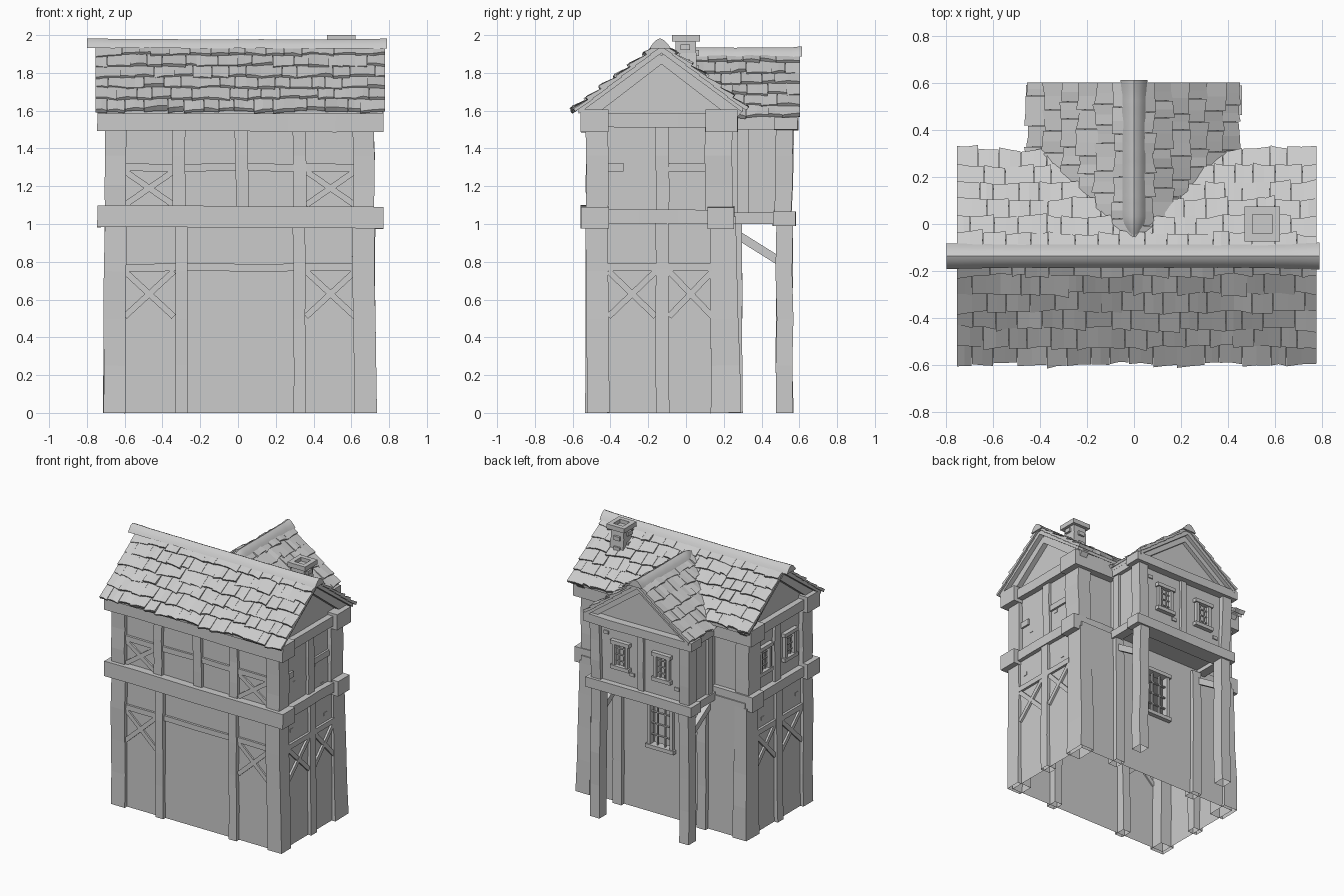
import bpy, bmesh, math, random
from mathutils import Vector as V

random.seed(4)
if "Cube" in bpy.data.objects:
    bpy.data.objects.remove(bpy.data.objects["Cube"], do_unlink=True)

grey = bpy.data.materials.new("plain_grey")
grey.use_nodes = True
tone = (0.6, 0.6, 0.6, 1)
grey.diffuse_color = tone
grey.node_tree.nodes["Principled BSDF"].inputs["Base Color"].default_value = tone

X, Y, Z = V((1, 0, 0)), V((0, 1, 0)), V((0, 0, 1))


def finish(name, bm, smooth=False):
    bmesh.ops.recalc_face_normals(bm, faces=bm.faces)
    mesh = bpy.data.meshes.new(name)
    bm.to_mesh(mesh)
    bm.free()
    mesh.materials.append(grey)
    ob = bpy.data.objects.new(name, mesh)
    bpy.context.scene.collection.objects.link(ob)
    if smooth:
        bpy.ops.object.select_all(action="DESELECT")
        ob.select_set(True)
        bpy.context.view_layer.objects.active = ob
        bpy.ops.object.shade_smooth_by_angle(angle=math.radians(40))


def loft(bm, rings, start_cap=True):
    rows = [[bm.verts.new(p) for p in r] for r in rings]
    n = len(rows[0])
    for a, b in zip(rows, rows[1:]):
        for i in range(n):
            j = (i + 1) % n
            bm.faces.new((a[i], a[j], b[j], b[i]))
    if start_cap:
        bm.faces.new(rows[0][::-1])
    bm.faces.new(rows[-1])


def beam(bm, a, b, w, h, hint, segs=1, wob=0.0, end=1.0):
    # timber from a to b; h is its size along hint, w the other way; open where it meets the ground
    a, b = V(a), V(b)
    d = (b - a).normalized()
    s = d.cross(hint).normalized()
    t = s.cross(d)
    rings = []
    for i in range(segs + 1):
        f = i / segs
        k = 1 + (end - 1) * f
        c = a.lerp(b, f) + s * random.uniform(-wob, wob) + t * random.uniform(-wob, wob)
        rings.append([c + s * w * k / 2 * p + t * h * k / 2 * q
                      for p, q in ((-1, -1), (1, -1), (1, 1), (-1, 1))])
    loft(bm, rings, a.z > 0)


def box(bm, x0, x1, y0, y1, z0, z1):
    x, y = (x0 + x1) / 2, (y0 + y1) / 2
    beam(bm, (x, y, z0), (x, y, z1), x1 - x0, y1 - y0, Y)


def prism(bm, pts, along, lo, hi):
    # pts are (across, z) pairs
    across = Y if along is X else X
    loft(bm, [[along * e + across * p + Z * z for p, z in pts] for e in (lo, hi)])


# Plaster walls, hollow and open underneath, with a rear window opening
bm = bmesh.new()
box(bm, -0.685, 0.705, -0.5, 0.265, 0, 1.04)
for co, no in ((X * -0.07, X), (X * 0.11, X), (Z * 0.52, Z), (Z * 0.86, Z)):
    bmesh.ops.bisect_plane(bm, geom=bm.verts[:] + bm.edges[:] + bm.faces[:],
                           plane_co=co, plane_no=no)
pane = [f for f in bm.faces if (f.calc_center_median() - V((0.02, 0.265, 0.69))).length < 0.03]
bmesh.ops.delete(bm, geom=pane, context="FACES_ONLY")
finish("lower_walls", bm)

bm = bmesh.new()
box(bm, -0.67, 0.69, -0.5, 0.22, 1.05, 1.6)
prism(bm, [(-0.53, 1.58), (-0.13, 1.91), (0.27, 1.58)], X, -0.67, 0.69)
finish("upper_walls", bm)

bm = bmesh.new()
box(bm, -0.4, 0.4, 0.2, 0.535, 1.03, 1.56)
prism(bm, [(-0.42, 1.55), (0, 1.87), (0.42, 1.55)], Y, 0.1, 0.535)
finish("rear_wing_walls", bm)

# Posts of the main house
bm = bmesh.new()
for x in (-0.655, 0.673):
    lean = -0.008 if x > 0 else 0.008
    beam(bm, (x, -0.465, 0), (x + lean, -0.47, 1.0), 0.118, 0.118, Y, 4, 0.004)
    beam(bm, (x + lean, -0.47, 1.05), (x + lean, -0.47, 1.52), 0.112, 0.118, Y, 3, 0.004)
    beam(bm, (x, 0.213, 0), (x + lean, 0.195, 1.0), 0.118, 0.16, Y, 4, 0.004, 0.85)
    beam(bm, (x + lean, 0.172, 1.05), (x + lean, 0.172, 1.52), 0.112, 0.145, Y, 3, 0.004)
for x in (-0.3, 0.325):
    beam(bm, (x, -0.485, 0), (x, -0.485, 1.0), 0.065, 0.09, Y, 4, 0.004)
for x in (-0.315, 0.02, 0.325):
    beam(bm, (x, -0.5, 1.05), (x, -0.5, 1.52), 0.068, 0.05, Y, 3, 0.004)
for x in (-0.34, 0.38):
    beam(bm, (x, 0.255, 0), (x, 0.25, 1.0), 0.075, 0.09, Y, 3, 0.004)
for x, xt in ((-0.675, -0.665), (0.695, 0.685)):
    beam(bm, (x, -0.125, 0), (xt, -0.125, 1.02), 0.08, 0.07, Y, 4, 0.003)
    beam(bm, (xt, -0.125, 1.05), (xt, -0.125, 1.52), 0.055, 0.07, Y, 3, 0.003)
finish("house_posts", bm)

# Heavy floor and eaves beams
bm = bmesh.new()
for z, h, yr, wr in ((1.038, 0.115, 0.185, 0.14), (1.55, 0.12, 0.19, 0.17)):
    beam(bm, (-0.745, -0.483, z + 0.005), (0.77, -0.483, z - 0.005), 0.148, h, Z, 6, 0.003)
    beam(bm, (-0.745, yr, z + 0.005), (0.77, yr, z - 0.005), wr, h, Z, 6, 0.003)
    for x in (-0.675, 0.695):
        beam(bm, (x, -0.45, z), (x, 0.16, z), 0.08, 0.075, Z, 3, 0.003)
beam(bm, (-0.45, 0.52, 1.03), (0.45, 0.52, 1.03), 0.12, 0.075, Z, 4, 0.003)
beam(bm, (-0.46, 0.53, 1.53), (0.46, 0.53, 1.53), 0.125, 0.065, Z, 4, 0.003)
for s in (-1, 1):
    beam(bm, (s * 0.395, 0.22, 1.03), (s * 0.395, 0.5, 1.03), 0.07, 0.06, Z)
    beam(bm, (s * 0.4, 0.22, 1.53), (s * 0.4, 0.5, 1.53), 0.06, 0.06, Z)
finish("horizontal_beams", bm)

# Rails and crossed braces
bm = bmesh.new()


def cross(p, q, z0, z1, hint):
    p, q = V(p), V(q)
    beam(bm, p + Z * z0, q + Z * z1, 0.032, 0.025, hint)
    beam(bm, p + Z * z1, q + Z * z0, 0.032, 0.022, hint)


for z0, z1 in ((0.51, 0.75), (1.1, 1.28)):
    beam(bm, (-0.62, -0.502, z1 + 0.02), (0.64, -0.502, z1 + 0.02), 0.04, 0.03, Y, 6, 0.002)
    for xa, xb in ((-0.6, -0.34), (0.36, 0.62)):
        cross((xa, -0.502, 0), (xb, -0.502, 0), z0, z1, Y)
for x in (-0.688, 0.708):
    beam(bm, (x, -0.42, 0.77), (x, 0.14, 0.77), 0.04, 0.03, X)
    for ya, yb in ((-0.41, -0.16), (-0.09, 0.14)):
        cross((x, ya, 0), (x, yb, 0), 0.51, 0.75, X)
for ya, yb in ((-0.42, -0.33), (-0.09, 0.1)):
    beam(bm, (0.69, ya, 1.3), (0.69, yb, 1.3), 0.045, 0.03, X)
finish("rails_and_braces", bm)

# Rear wing posts and struts
bm = bmesh.new()
for s in (-1, 1):
    beam(bm, (s * 0.38, 0.523, 0), (s * 0.375, 0.52, 1.0), 0.08, 0.088, Y, 4, 0.004)
    beam(bm, (s * 0.375, 0.515, 1.05), (s * 0.385, 0.525, 1.52), 0.08, 0.09, Y, 3, 0.004)
    beam(bm, (s * 0.375, 0.26, 0.95), (s * 0.375, 0.5, 0.8), 0.045, 0.04, X)
    beam(bm, (s * 0.385, 0.3, 1.05), (s * 0.385, 0.3, 1.52), 0.07, 0.06, Y)
beam(bm, (0, 0.535, 1.06), (0, 0.535, 1.51), 0.05, 0.035, Y, 3, 0.003)
finish("wing_posts", bm)

# Gable rafters
bm = bmesh.new()
for x in (-0.68, 0.70):
    for y in (-0.54, 0.28):
        beam(bm, (x, y, 1.575), (x, -0.13, 1.89), 0.07, 0.06, X)
for s in (-1, 1):
    beam(bm, (s * 0.42, 0.54, 1.55), (0, 0.54, 1.855), 0.06, 0.05, Y)
finish("gable_rafters", bm)


# Roof slopes
def main_z(y):
    return 1.945 - abs(y + 0.13) * 0.767


def wing_z(x):
    return 1.905 - abs(x) * 0.767


bm = bmesh.new()
for ye in (-0.57, 0.30):
    prism(bm, [(ye, main_z(ye)), (-0.13, 1.945), (-0.13, 1.905), (ye, main_z(ye) - 0.025)],
          X, -0.745, 0.765)
for s in (-1, 1):
    prism(bm, [(s * 0.435, 1.57), (0, 1.905), (0, 1.865), (s * 0.435, 1.545)], Y, -0.08, 0.595)
finish("roof_boards", bm)


# Overlapping shingles
def tiles(name, start, run, rise, rows, cols, keep):
    bm = bmesh.new()
    start, run, rise = V(start), V(run), V(rise)
    u, v = run.normalized(), rise.normalized()
    n = u.cross(v)
    n = n if n.z > 0 else -n
    step, wide = rise.length / rows, run.length / cols
    for r in range(rows):
        cuts = [0.0] + [(c + random.uniform(-0.22, 0.22) + (0.25 if r % 2 else -0.2)) * wide
                        for c in range(1, cols)] + [run.length]
        for a, b in zip(cuts, cuts[1:]):
            if not keep(start + u * (a + b) / 2 + v * step * (r + 0.5)):
                continue
            low = r * step - random.uniform(-0.005, 0.015)
            top = min((r + 1.2) * step, rise.length)
            lift = random.uniform(0.016, 0.03)
            skew = random.uniform(-0.009, 0.009)

            def ring(e, k):
                p = start + u * e
                h = lift + random.uniform(-0.005, 0.005)
                return [p + v * (low + k), p + v * (low + k) + n * h,
                        p + v * top + n * 0.008, p + v * top - n * 0.006]
            loft(bm, [ring(a + 0.001, skew), ring((a + b) / 2, 0.004), ring(b - 0.001, -skew)])
    finish(name, bm)


for label, ye in (("front", -0.583), ("rear", 0.308)):
    tiles(label + "_roof_tiles", (-0.755, ye, main_z(ye)), (1.535, 0, 0),
          (0, -0.13 - ye, 1.945 - main_z(ye)), 6, 16,
          lambda c: c.y < -0.1 or c.z > wing_z(c.x) - 0.05)
for label, s in (("left", 1), ("right", -1)):
    tiles(label + "_wing_roof_tiles", (s * 0.443, 0.605, wing_z(0.443)), (0, -0.67, 0),
          (-s * 0.443, 0, 1.905 - wing_z(0.443)), 6, 7,
          lambda c: c.z > main_z(c.y) - 0.05)


# Rounded ridge caps; start sets the width at the first end
def ridge(name, a, b, across, r, start):
    bm = bmesh.new()
    rings = []
    for i in range(25):
        f = i / 24
        c = V(a).lerp(V(b), f) + Z * random.uniform(-0.0015, 0.0015)
        k = r * (start + (1 - start) * min(1, f * 7) + 0.15 * f ** 12)
        rings.append([c + across * k * math.cos(math.pi * j / 8)
                      + Z * k * 0.95 * (1 - abs(math.cos(math.pi * j / 8)) ** 1.7)
                      for j in range(9)])
    loft(bm, rings)
    finish(name, bm, True)


ridge("main_ridge_cap", (-0.8, -0.137, 1.932), (0.79, -0.137, 1.928), Y, 0.05, 1.1)
ridge("wing_ridge_cap", (0, -0.085, 1.888), (0, 0.615, 1.885), X, 0.05, 0.2)

# Chimney with an open rim and protruding stones
bm = bmesh.new()
cx, cy = 0.547, 0.0
beam(bm, (cx, cy, 1.7), (cx, cy, 1.972), 0.12, 0.12, Y, 4, 0.003, 0.88)
for s in (-1, 1):
    box(bm, cx - 0.075, cx + 0.075, cy + s * 0.058 - 0.017, cy + s * 0.058 + 0.017, 1.965, 2.0)
    box(bm, cx + s * 0.058 - 0.017, cx + s * 0.058 + 0.017, cy - 0.042, cy + 0.042, 1.965, 2.0)
    for z in (1.84, 1.92):
        box(bm, cx + s * 0.045 - 0.025, cx + s * 0.045 + 0.025, cy - 0.03, cy + 0.02, z, z + 0.03)
        box(bm, cx - 0.03, cx + 0.02, cy + s * 0.045 - 0.02, cy + s * 0.045 + 0.025, z - 0.03, z)
finish("chimney", bm)


# Latticed windows
def window(name, c, u, n, w, h):
    bm = bmesh.new()
    c = V(c)
    for s in (-1, 1):
        e = c + u * s * w / 2
        beam(bm, e - Z * h / 2, e + Z * h / 2, 0.024, 0.05, n)
        e = c + Z * s * h / 2
        beam(bm, e - u * (w / 2 + 0.025), e + u * (w / 2 + 0.025), 0.028, 0.065, n)
    for k in (-0.17, 0.17):
        beam(bm, c + u * w * k - Z * h / 2, c + u * w * k + Z * h / 2, 0.008, 0.016, n)
    for k in (-0.25, 0, 0.25):
        beam(bm, c - u * w / 2 + Z * h * k, c + u * w / 2 + Z * h * k, 0.008, 0.016, n)
    finish(name, bm)


for i, x in enumerate((-0.18, 0.17)):
    window(f"wing_window_{i + 1}", (x, 0.535, 1.29), X, Y, 0.11, 0.19)
for i, y in enumerate((-0.28, 0.02)):
    window(f"side_window_{i + 1}", (-0.67, y, 1.29), Y, -X, 0.11, 0.19)
window("lower_rear_window", (0.02, 0.265, 0.69), X, Y, 0.19, 0.35)

# Bare stones showing through the plaster
bm = bmesh.new()
for y, z in ((-0.31, 1.22), (-0.37, 1.31), (-0.04, 1.26), (0.03, 1.08), (-0.36, 0.88), (0.05, 0.85)):
    for x in (-0.68, 0.7) if z < 1 else (0.685,):
        beam(bm, (x - 0.008, y, z), (x + 0.008, y, z), 0.035, 0.025, Z)
for x, z in ((-0.3, 1.14), (0.3, 1.42), (0.08, 1.15)):
    box(bm, x - 0.02, x + 0.02, 0.53, 0.543, z, z + 0.025)
finish("wall_stones", bm)
